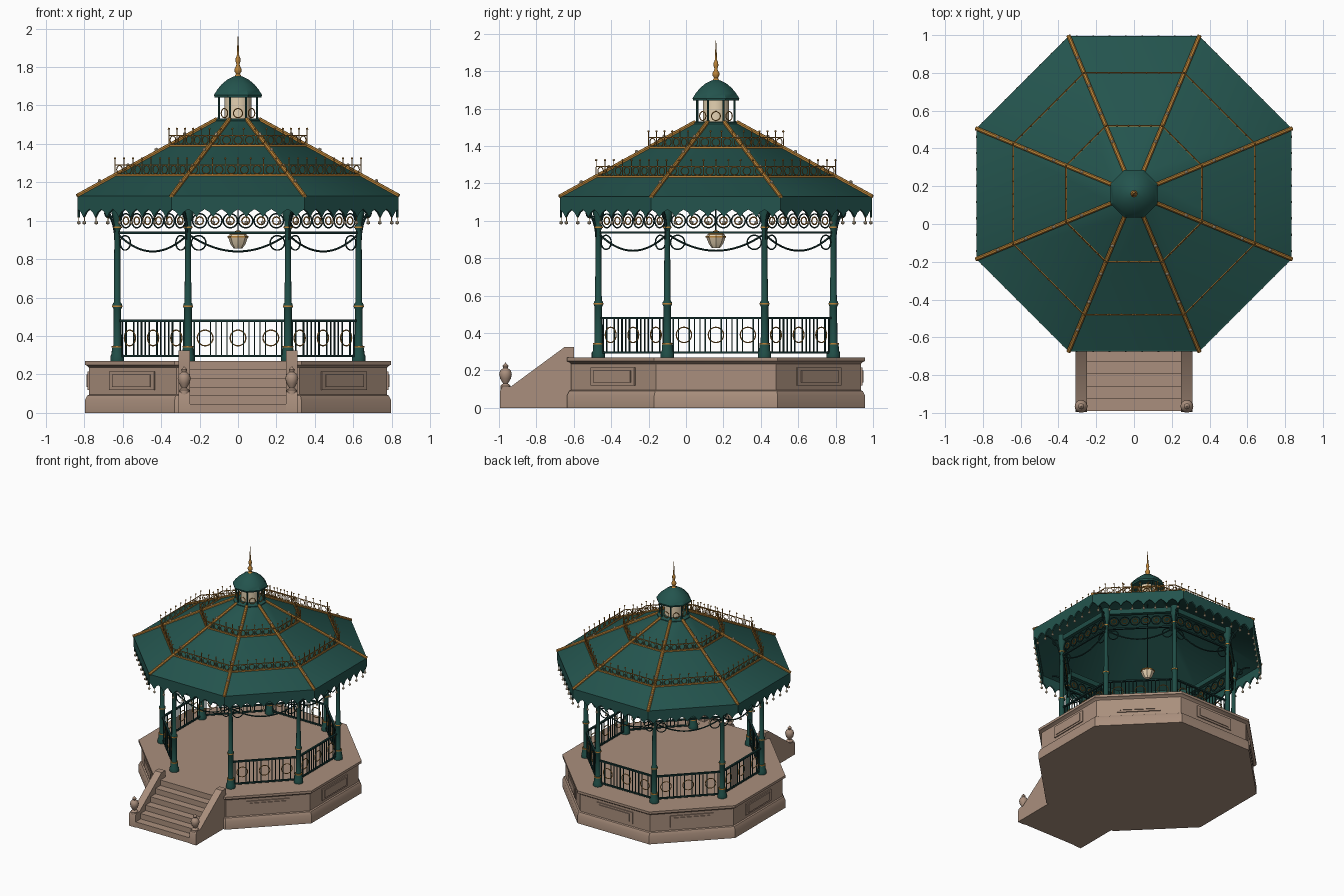
import bpy, bmesh, math
from mathutils import Matrix, Vector

if "Cube" in bpy.data.objects:
    bpy.data.objects.remove(bpy.data.objects["Cube"])

CY = 0.16                      # octagon centre in y
T8 = math.tan(math.pi / 8)
C8 = math.cos(math.pi / 8)


def mat(name, rgb):
    m = bpy.data.materials.new(name)
    m.diffuse_color = (*rgb, 1)
    m.use_nodes = True
    m.node_tree.nodes["Principled BSDF"].inputs["Base Color"].default_value = m.diffuse_color
    return m


STONE = mat("stone", (0.40, 0.275, 0.205))
GREEN = mat("roof green", (0.017, 0.088, 0.075))
IRON = mat("iron green", (0.014, 0.075, 0.062))
DARK = mat("dark iron", (0.008, 0.035, 0.032))
GOLD = mat("gold", (0.50, 0.23, 0.04))
CREAM = mat("cream glass", (0.78, 0.64, 0.44))

parts = {}


def part(name, material):
    parts[name] = (bmesh.new(), material)
    return parts[name][0]


def side(k):                   # frame of side k: outward is local -y
    return Matrix.Translation((0, CY, 0)) @ Matrix.Rotation(k * math.pi / 4, 4, 'Z')


def corner(k):                 # frame of corner k: outward is local +x
    return Matrix.Translation((0, CY, 0)) @ Matrix.Rotation((k + .5) * math.pi / 4, 4, 'Z')


def at(x, y, z=0):
    return Matrix.Translation((x, y, z))


def skin(bm, rings, loop=False, cap=True):
    n = len(rings[0])
    pairs = list(zip(rings, rings[1:])) + ([(rings[-1], rings[0])] if loop else [])
    for a, b in pairs:
        for i in range(n):
            j = (i + 1) % n
            bm.faces.new((a[i], a[j], b[j], b[i]))
    if cap and not loop:
        bm.faces.new(rings[0])
        bm.faces.new(rings[-1])


def lathe(bm, M, prof, n=12, loop=False, octagon=False):
    """Revolve (radius, z) points; octagon reads radius as distance to the flat."""
    f, o = (1 / C8, math.pi / 8) if octagon else (1, 0)
    n = 8 if octagon else n
    rings = []
    for r, z in prof:
        r = max(r, .0008) * f
        rings.append([bm.verts.new(M @ Vector((r * math.cos(o + i * math.tau / n),
                      r * math.sin(o + i * math.tau / n), z))) for i in range(n)])
    skin(bm, rings, loop)


def tube(bm, M, pts, r, normal=(0, 1, 0), n=5, loop=False):
    """Round bar along a planar path; normal is the plane's normal."""
    pts, N, rings = [Vector(p) for p in pts], Vector(normal), []
    for i, p in enumerate(pts):
        a = pts[i - 1] if i or loop else p
        b = pts[(i + 1) % len(pts)] if i < len(pts) - 1 or loop else p
        B = (b - a).normalized().cross(N)
        rings.append([bm.verts.new(M @ (p + r * (N * math.cos(t) + B * math.sin(t))))
                      for t in (math.tau * (j + .5) / n for j in range(n))])
    skin(bm, rings, loop)


def ring(bm, M, x, y, z, R, r, n=18):
    tube(bm, M, [(x + R * math.cos(t), y, z + R * math.sin(t))
                 for t in (i * math.tau / n for i in range(n))], r, loop=True)


def prism(bm, M, poly, y0, y1):
    rings = [[bm.verts.new(M @ Vector((x, y, z))) for x, z in poly] for y in (y0, y1)]
    skin(bm, rings)


def box(bm, M, x0, x1, y0, y1, z0, z1):
    prism(bm, M, [(x0, z0), (x1, z0), (x1, z1), (x0, z1)], y0, y1)


def ball(bm, M, p, r):
    bmesh.ops.create_icosphere(bm, subdivisions=1, radius=r, matrix=M @ Matrix.Translation(p))


# --- stone platform, panels and stairs
lathe(part("platform", STONE), at(0, CY), [(.797, 0), (.797, .065), (.785, .09), (.775, .095),
      (.775, .235), (.785, .245), (.797, .25), (.797, .27)], octagon=True)
bm = part("platform_panels", STONE)
for k in range(1, 8):
    box(bm, side(k), -.165, .165, -.783, -.77, .12, .215)
    box(bm, side(k), -.14, .14, -.789, -.77, .135, .2)
YZ = Matrix.Rotation(math.pi / 2, 4, 'Z')          # local x runs along world y
steps = [(-.6, 0)]
for i in range(6):
    y = -.99 + i * .065
    steps += [(y, i * .045), (y, (i + 1) * .045)]
prism(part("stairs", STONE), YZ, steps + [(-.6, .27)], -.25, .25)
bm, urn = part("stair_cheeks", STONE), part("stair_urns", STONE)
for s in (-1, 1):
    prism(bm, YZ, [(-.995, 0), (-.995, .09), (-.985, .11), (-.935, .115), (-.65, .325),
                   (-.6, .325), (-.6, 0)], s * .25, s * .31)
    lathe(urn, at(s * .28, -.965), [(.028, .09), (.028, .118), (.013, .13), (.028, .155), (.034, .18),
          (.028, .2), (.012, .213), (.016, .225), (0, .242)], 16)

# --- columns with gold bands and curved eave brackets
col, band, brk = part("columns", IRON), part("column_bands", GOLD), part("eave_brackets", DARK)
for k in range(8):
    M = corner(k) @ at(.68, 0)
    lathe(col, M, [(.036, .27), (.036, .295), (.03, .305), (.028, .335), (.021, .35), (.02, .54),
          (.025, .55), (.025, .565), (.018, .575), (.015, .95), (.022, .965), (.017, .98),
          (.02, 1.0), (.03, 1.04), (.03, 1.11)], 14)
    for z, r in ((.552, .0265), (.34, .029), (.962, .0235)):
        lathe(band, M, [(r, z), (r, z + .008)], 14)
    tube(brk, corner(k), [(.69 + .12 * (1 - math.cos(t)), 0, .9 + .19 * math.sin(t))
                          for t in (i * math.pi / 16 for i in range(9))], .007)
    ring(brk, corner(k), .725, 0, 1.04, .025, .004, 14)

# --- railing on every side but the stairs
rail, rring = part("railing", DARK), part("railing_rings", GOLD)
for k in range(1, 8):
    M, w = side(k), .625 * T8
    box(rail, M, -w, w, -.633, -.617, .474, .486)
    box(rail, M, -w, w, -.631, -.619, .29, .302)
    for i in range(-8, 9):
        x = i * .0285
        if min(abs(x - c) for c in (-.171, 0, .171)) > .02:
            box(rail, M, x - .003, x + .003, -.628, -.622, .3, .476)
    for c in (-.171, 0, .171):
        ring(rring, M, c, -.625, .39, .041, .0035, 20)

# --- frieze, beam and hanging swags between the columns
fr, dots, swag = part("frieze", DARK), part("frieze_bosses", GOLD), part("swags", DARK)
beam = part("ring_beam", IRON)
for k in range(8):
    M, w = side(k), .625 * T8
    box(beam, M, -w, w, -.64, -.61, 1.06, 1.1)
    box(fr, M, -w, w, -.632, -.618, .932, .944)
    for i in range(6):
        x = (i - 2.5) * .08
        ring(fr, M, x, -.625, 1.0, .037, .004)
        ring(dots, M, x, -.625, 1.0, .02, .004, 12)
    tube(swag, M, [(w * u, -.625, .84 + .09 * u * u) for u in (i / 8 for i in range(-8, 9))], .0055)
    for s in (-1, 1):
        ring(swag, M, s * .205, -.625, .885, .038, .004)

# --- roof shell, scalloped valance and pendants
def roof_z(a):
    return 1.13 + (.83 - a) * .39 / .71

lathe(part("roof", GREEN), at(0, CY), [(.83, 1.13), (.12, 1.52), (.12, 1.505), (.82, 1.115)],
      loop=True, octagon=True)
val, pen = part("valance", GREEN), part("valance_pendants", CREAM)
hook = part("pendant_hooks", GOLD)
for k in range(8):
    M, w = side(k), .835 * T8
    p = w / 8
    poly = [(w, 1.13), (-w, 1.13), (-w, 1.06)]
    for i in range(8):
        x = -w + 2 * p * i
        poly += [(x + .55 * p, 1.045), (x + p, 1.018), (x + 1.45 * p, 1.045), (x + 2 * p, 1.06)]
        tube(hook, M, [(x + p, -.828, 1.025), (x + p, -.828, .99)], .002, n=4)
        ball(pen, M, (x + p, -.828, .99), .011)
    prism(val, M, poly, -.835, -.823)

# --- gold hip ribs with beads
rib, bead = part("hip_ribs", GOLD), part("hip_beads", CREAM)
for k in range(8):
    tube(rib, corner(k), [(r, 0, roof_z(r * C8) + .002) for r in (.905, .12)], .012, n=8)
    for r in (.78, .62, .46, .3):
        ball(bead, corner(k), (r, 0, roof_z(r * C8) + .018), .01)

# --- two rows of roof cresting
crest = part("roof_cresting", GOLD)
for a, n in ((.64, 8), (.36, 5)):
    z, w = roof_z(a), a * T8
    for k in range(8):
        M = side(k)
        box(crest, M, -w, w, -a - .004, -a + .004, z - .005, z + .008)
        box(crest, M, -w, w, -a - .002, -a + .002, z + .054, z + .059)
        for i in range(n):
            x = -w + 2 * w * (i + .5) / n
            ring(crest, M, x, -a, z + .032, .021, .0028, 14)
            x += w / n
            tube(crest, M, [(x, -a, z), (x, -a, z + .088)], .0025, n=4)
            ball(crest, M, (x, -a, z + .09), .0065)

# --- cupola: base, glass drum, posts, rings, dome and finial
lathe(part("cupola_base", GREEN), at(0, CY), [(.122, 1.505), (.122, 1.525), (.11, 1.532)], octagon=True)
lathe(part("cupola_drum", CREAM), at(0, CY), [(.07, 1.525), (.07, 1.65)], 16)
post, cring = part("cupola_posts", IRON), part("cupola_rings", GOLD)
for k in range(8):
    lathe(post, corner(k) @ at(.108, 0), [(.008, 1.525), (.006, 1.54), (.006, 1.65)], 8)
    ring(cring, side(k), 0, -.1, 1.56, .024, .003, 14)
lathe(part("cupola_dome", GREEN), at(0, CY), [(.122, 1.642), (.125, 1.655), (.108, 1.682), (.085, 1.71),
      (.055, 1.735), (.025, 1.75), (0, 1.757)], octagon=True)
lathe(part("finial", GOLD), at(0, CY), [(.02, 1.75), (.01, 1.763), (.018, 1.777), (.019, 1.79), (.01, 1.805),
      (.008, 1.815), (.013, 1.83), (.012, 1.845), (.006, 1.86), (.004, 1.91), (0, 1.967)], 12)

# --- hanging lantern
lathe(part("lantern_glass", CREAM), at(0, CY), [(.022, .855), (.04, .88), (.052, .915), (.045, .928)], 8)
bm = part("lantern_frame", GOLD)
lathe(bm, at(0, CY), [(.055, .912), (.055, .92)], 8)
lathe(bm, at(0, CY), [(.046, .928), (.015, .945), (.005, .95)], 8)
tube(part("lantern_rod", DARK), at(0, CY), [(0, 0, .94), (0, 0, 1.51)], .004)

# --- turn every part into an object
for name, (bm, material) in parts.items():
    bmesh.ops.recalc_face_normals(bm, faces=bm.faces)
    me = bpy.data.meshes.new(name)
    bm.to_mesh(me)
    bm.free()
    me.materials.append(material)
    ob = bpy.data.objects.new(name, me)
    bpy.context.collection.objects.link(ob)
    bpy.ops.object.select_all(action='DESELECT')
    ob.select_set(True)
    bpy.context.view_layer.objects.active = ob
    bpy.ops.object.shade_smooth_by_angle(angle=math.radians(35))
